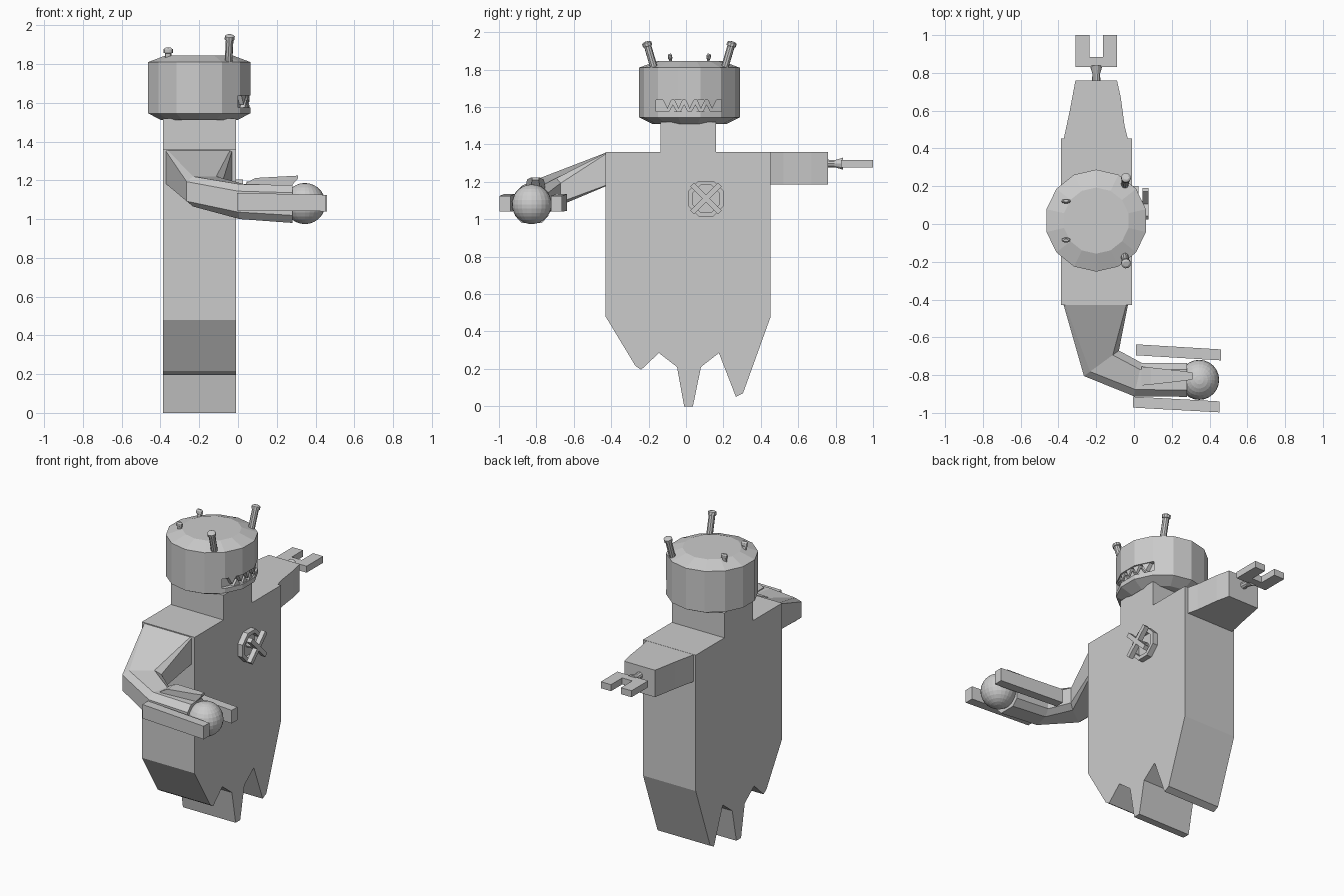
import bpy, bmesh
from math import sin, cos, pi, sqrt
from mathutils import Vector

if "Cube" in bpy.data.objects:
    bpy.data.objects.remove(bpy.data.objects["Cube"])


def loft(name, rings):
    """Skin equal-length rings of points and cap both ends."""
    bm = bmesh.new()
    vr = [[bm.verts.new(p) for p in r] for r in rings]
    n = len(rings[0])
    for a, b in zip(vr, vr[1:]):
        for i in range(n):
            j = (i + 1) % n
            bm.faces.new((a[i], a[j], b[j], b[i]))
    bm.faces.new(vr[0][::-1])
    bm.faces.new(vr[-1])
    bmesh.ops.recalc_face_normals(bm, faces=bm.faces)
    me = bpy.data.meshes.new(name)
    bm.to_mesh(me)
    bm.free()
    ob = bpy.data.objects.new(name, me)
    bpy.context.collection.objects.link(ob)
    return ob


def extrude_x(name, yz, x0, x1):
    return loft(name, [[(x, y, z) for y, z in yz] for x in (x0, x1)])


def extrude_z(name, xy, z0, z1):
    return loft(name, [[(x, y, z) for x, y in xy] for z in (z0, z1)])


def box(name, x0, x1, y0, y1, z0, z1):
    return extrude_x(name, [(y0, z0), (y1, z0), (y1, z1), (y0, z1)], x0, x1)


def rod(name, p, q, steps, n=10):
    """Round rod from p to q; steps are (fraction, radius)."""
    p, q = Vector(p), Vector(q)
    rot = (q - p).to_track_quat('Z', 'Y')
    return loft(name, [[p.lerp(q, t) + rot @ Vector((r * cos(2 * pi * i / n), r * sin(2 * pi * i / n), 0))
                        for i in range(n)] for t, r in steps])


# Body slab with ragged hem and neck
extrude_x("body", [(-.43, 1.36), (-.43, .48), (-.27, .215), (-.24, .195), (-.145, .285), (-.048, .21),
                   (-.01, 0), (.037, 0), (.08, .21), (.176, .285), (.267, .05), (.305, .07), (.453, .48),
                   (.453, 1.36), (.16, 1.36), (.16, 1.52), (-.135, 1.52), (-.135, 1.36)], -.387, -.01)

# Head drum
HX, HY, N = -.2, .018, 14
head = loft("head", [[(HX + r * cos(2 * pi * (i + .5) / N), HY + r * sin(2 * pi * (i + .5) / N), z)
                      for i in range(N)]
                     for r, z in ((.2, 1.51), (.27, 1.545), (.27, 1.81), (.175, 1.845))])

# Mouth recess, following the head curve
cut = extrude_z("mouth_cutter", [(.15, -.16), (.15, .19), (-.02, .19), (.02, .1), (.03, .015), (.02, -.07),
                                 (-.02, -.16)], 1.575, 1.637)
cut.hide_render = True
cut.hide_viewport = True
mod = head.modifiers.new("mouth", 'BOOLEAN')
mod.operation = 'DIFFERENCE'
mod.object = cut
mod.solver = 'EXACT'

# Teeth, alternating upper and lower
for k in range(9):
    y = -.1 + k * .03
    x = HX + sqrt(.258 ** 2 - (y - HY) ** 2)
    zb, zt = (1.572, 1.615) if k % 2 else (1.64, 1.59)
    slope = -(y - HY) / (x - HX)
    rings = [[(x + dx + slope * dy, y + dy, z) for dy, z in ((-.024, zb), (.024, zb), (0, zt))]
             for dx in (-.025, 0)]
    loft("tooth", rings)

# Horns in front and small knobs at the back
for s in (-1, 1):
    rod("horn", (-.05, HY + s * .183, 1.79), (-.042, HY + s * .23, 1.95),
        [(0, .02), (.84, .02), (.85, .026), (.96, .026), (1, .015)])
    knob = rod("knob", (0, 0, 0), (0, 0, .06), [(0, .016), (.5, .016), (.55, .024), (.85, .024), (1, .014)])
    knob.scale.y = .5
    knob.location = (-.36, HY + s * .098, 1.825)
    knob.rotation_euler.x = -s * .12

# Chest emblem: octagonal ring with a raised cross
EY, EZ = .107, 1.11


def octagon(r):
    return [(EY + r * cos(pi / 8 + i * pi / 4), EZ + r * sin(pi / 8 + i * pi / 4)) for i in range(8)]


rings = [[(x, y, z) for y, z in octagon(r)] for x, r in
         ((-.02, .103), (.025, .103), (.025, .078), (-.008, .078))]
loft("emblem_ring", rings)
for s in (-1, 1):
    arm = box("emblem_cross", .045, .076, -.105, .105, -.014, .014)
    arm.location = (0, EY, EZ)
    arm.rotation_euler.x = s * pi / 4
rod("emblem_stem", (-.02, EY, EZ), (.06, EY, EZ), [(0, .016), (1, .016)], 8)

# Straight arm with forked claw
extrude_z("straight_arm", [(-.375, .44), (-.03, .44), (-.05, .52), (-.07, .67), (-.09, .76), (-.31, .76),
                           (-.34, .6), (-.37, .46)], 1.185, 1.359)
rod("claw_wrist", (-.2, .75, 1.297), (-.2, .84, 1.297), [(0, .023), (.5, .02), (1, .034)])
extrude_z("claw", [(-.31, .83), (-.09, .83), (-.09, 1), (-.163, 1), (-.163, .885), (-.235, .885),
                   (-.235, 1), (-.31, 1)], 1.276, 1.318)


# Bent arm: chamfered sections given by outer and inner side, bottom, top, chamfer
def section(outer, inner, z0, z1, c):
    o, i = Vector(outer), Vector(inner)
    mid, w = (o + i) / 2, (o - i) / 2
    zc, h, d = (z0 + z1) / 2, (z1 - z0) / 2, 1 - c
    return [(*(mid + w * a), zc + h * b) for a, b in
            ((1, -d), (1, d), (d, 1), (-d, 1), (-1, d), (-1, -d), (-d, -1), (d, -1))]


loft("bent_arm", [section((-.375, -.42), (-.03, -.42), 1.18, 1.359, .05),
                  section((-.265, -.805), (-.08, -.67), 1.065, 1.22, .35),
                  section((0, -.912), (.04, -.735), 1.0, 1.18, .4),
                  section((.28, -.915), (.28, -.735), .98, 1.175, .4)])


# Hand: two side prongs, a top finger and the held ball
def prong(name, x0, y0, x1, y1):
    loft(name, [[(x, y, a), (x, y + .058, a), (x, y + .058, b), (x, y, b)]
                for x, y, a, b in ((x0, y0, 1.045, 1.135), (x1, y1, 1.04, 1.125))])


prong("outer_prong", -.005, -.972, .452, -.997)
prong("inner_prong", .01, -.695, .46, -.722)
loft("top_finger", [[(x, -.805 - w, z0), (x, -.805 + w, z0), (x, -.805 + w, z1), (x, -.805 - w, z1)]
                    for x, w, z0, z1 in ((.04, .05, 1.15, 1.185), (.09, .045, 1.16, 1.212),
                                         (.27, .025, 1.165, 1.222), (.31, .018, 1.21, 1.224))])
bpy.ops.mesh.primitive_uv_sphere_add(segments=24, ring_count=14, radius=.106, location=(.345, -.825, 1.08))
ball = bpy.context.object
ball.name = "ball"
